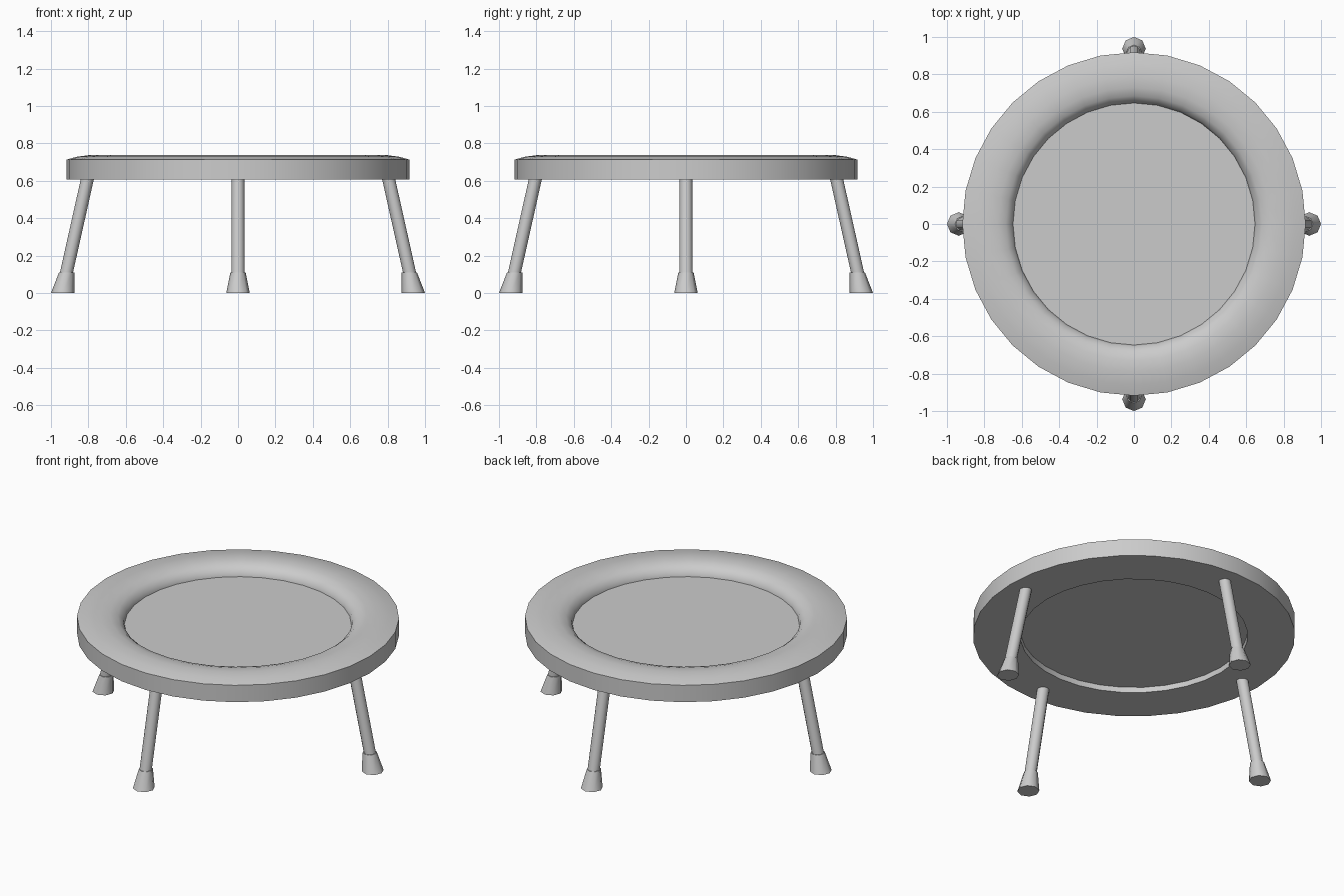
import bpy, bmesh, math
from mathutils import Matrix

cube = bpy.data.objects.get("Cube")
if cube:
    bpy.data.objects.remove(cube, do_unlink=True)

grey = bpy.data.materials.new("light grey")
grey.use_nodes = True
colour = (0.6, 0.6, 0.6, 1)
grey.diffuse_color = colour
grey.node_tree.nodes["Principled BSDF"].inputs["Base Color"].default_value = colour


def finish(name, bm, angle=35):
    bmesh.ops.recalc_face_normals(bm, faces=bm.faces)
    mesh = bpy.data.meshes.new(name)
    bm.to_mesh(mesh)
    bm.free()
    obj = bpy.data.objects.new(name, mesh)
    bpy.context.collection.objects.link(obj)
    mesh.materials.append(grey)
    bpy.ops.object.select_all(action="DESELECT")
    bpy.context.view_layer.objects.active = obj
    obj.select_set(True)
    bpy.ops.object.shade_smooth_by_angle(angle=math.radians(angle))
    return obj


def circle(bm, radius, x, z, sides):
    steps = [2 * math.pi * i / sides for i in range(sides)]
    return [bm.verts.new((x + radius * math.cos(a), radius * math.sin(a), z)) for a in steps]


def bridge(bm, a, b):
    n = len(a)
    for i in range(n):
        bm.faces.new((a[i], a[(i + 1) % n], b[(i + 1) % n], b[i]))


def tube(name, low, high, sides, turn):
    """Closed tube between two level circles given as (radius, x, z)."""
    bm = bmesh.new()
    a, b = circle(bm, *low, sides), circle(bm, *high, sides)
    bridge(bm, a, b)
    bm.faces.new(a)
    bm.faces.new(b)
    bm.transform(Matrix.Rotation(turn, 4, "Z"))
    return finish(name, bm, 50)


# Padded ring: closed profile of (radius, height) turned around z
profile = [(0.918, 0.607), (0.918, 0.713), (0.86, 0.729), (0.79, 0.738), (0.73, 0.735),
           (0.685, 0.721), (0.655, 0.695), (0.645, 0.66), (0.648, 0.607)]
bm = bmesh.new()
loops = [circle(bm, r, 0, z, 32) for r, z in profile]
for a, b in zip(loops, loops[1:] + loops[:1]):
    bridge(bm, a, b)
finish("padded_ring", bm)

# Jumping mat inside the ring
tube("jumping_mat", (0.65, 0, 0.64), (0.65, 0, 0.667), 32, 0)

# Four splayed legs with flared rubber feet
for i, side in enumerate(("left", "back", "right", "front")):
    turn = i * math.pi / 2
    tube(side + "_leg", (0.035, 0.926, 0.07), (0.035, 0.803, 0.62), 12, turn)
    tube(side + "_foot", (0.063, 0.937, 0), (0.041, 0.916, 0.11), 8, turn)
